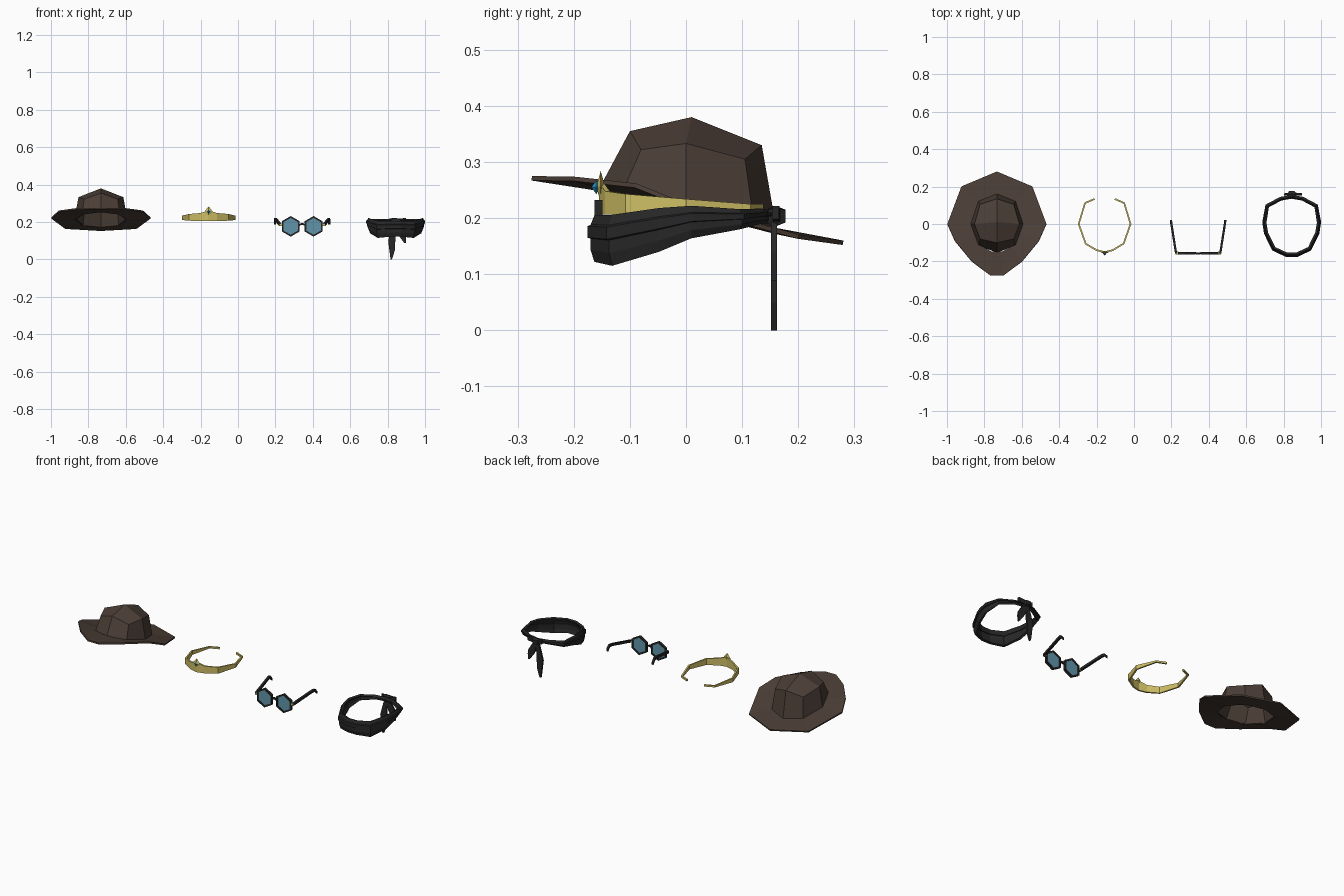
import bpy, bmesh, math
from mathutils import Vector

if "Cube" in bpy.data.objects:
    bpy.data.objects.remove(bpy.data.objects["Cube"])


def material(name, rgb):
    m = bpy.data.materials.new(name)
    m.diffuse_color = (*rgb, 1)
    m.use_nodes = True
    m.node_tree.nodes["Principled BSDF"].inputs["Base Color"].default_value = m.diffuse_color
    return m


FELT = material("brown_felt", (0.07, 0.048, 0.037))
GOLD = material("gold", (0.62, 0.52, 0.13))
GEM = material("blue_gem", (0.02, 0.3, 0.6))
GLASS = material("blue_glass", (0.12, 0.3, 0.4))
BLACK = material("black", (0.02, 0.02, 0.02))


def build(name, verts, faces, mat, x=0, thick=0, offset=-1):
    me = bpy.data.meshes.new(name)
    me.from_pydata([tuple(v) for v in verts], [], faces)
    bm = bmesh.new()
    bm.from_mesh(me)
    bmesh.ops.recalc_face_normals(bm, faces=bm.faces)
    bm.to_mesh(me)
    bm.free()
    me.materials.append(mat)
    ob = bpy.data.objects.new(name, me)
    ob.location.x = x
    bpy.context.collection.objects.link(ob)
    if thick:
        s = ob.modifiers.new("thickness", "SOLIDIFY")
        s.thickness = thick
        s.offset = offset
    return ob


def ring(half):
    """Mirror a front-to-back half outline into a closed loop."""
    return half + [(-p[0], *p[1:]) for p in reversed(half) if p[0] > 0]


def loft(rings, closed=True, wrap=False):
    """Join rings of equal length with quads."""
    n = len(rings[0])
    verts = [v for r in rings for v in r]
    k = len(rings)
    faces = []
    for j in range(k if wrap else k - 1):
        a, b = j * n, (j + 1) % k * n
        for i in range(n if closed else n - 1):
            i2 = (i + 1) % n
            faces.append((a + i, a + i2, b + i2, b + i))
    return verts, faces


def bar(name, pts, w, h, axis, mat, x=0):
    """Rectangular bar through points, running along axis 'x' or 'y'."""
    rings = []
    for p in pts:
        offs = [(-w, -h), (w, -h), (w, h), (-w, h)]
        rings.append([Vector(p) + (Vector((a, 0, b)) if axis == "y" else Vector((0, a, b)))
                      for a, b in offs])
    v, f = loft(rings)
    f += [(0, 1, 2, 3), tuple(range(len(v) - 4, len(v)))]
    return build(name, v, f, mat, x)


# Hat: tilted brim and faceted crown
HX = -0.733
outer = ring([(.035, -.275, .271), (.135, -.2, .27), (.225, -.09, .258),
              (.265, 0, .222), (.19, .2, .167), (0, .28, .156)])
inner = ring([(.03, -.147, .256), (.08, -.12, .247), (.12, -.06, .232),
              (.138, 0, .216), (.1, .12, .186), (0, .158, .176)])
v, f = loft([outer, inner])
build("hat_brim", v, f, FELT, HX, .008, 0)

base = ring([(0, -.153, .256), (.1, -.115, .243), (.141, 0, .216), (.1, .122, .186), (0, .162, .176)])
upper = ring([(0, -.1, .355), (.09, -.08, .322), (.12, 0, .333), (.09, .105, .305), (0, .135, .33)])
v, f = loft([base, upper])
v.append((0, .01, .38))
f += [(8 + i, 9 + i, 8 + (i + 2) % 8, 16) for i in (0, 2, 4, 6)]
build("hat_crown", v, f, FELT, HX, .008)

# Tiara: tapering open band, peak and gem
TX = -0.157
half = [(0, -.155, .206, .262), (.045, -.144, .206, .248), (.105, -.108, .207, .243),
        (.143, 0, .211, .234), (.108, .115, .215, .225), (.056, .138, .215, .225)]
path = [(-p[0], *p[1:]) for p in reversed(half[1:])] + half
v, f = loft([[(x, y, a) for x, y, a, b in path], [(x, y, b) for x, y, a, b in path]], closed=False)
build("tiara_band", v, f, GOLD, TX, .009)


def diamond(name, c, sx, sy, sz, mat):
    c = Vector(c)
    v = [c + Vector(d) for d in ((sx, 0, 0), (0, 0, sz), (-sx, 0, 0), (0, 0, -sz), (0, -sy, 0), (0, sy, 0))]
    f = [(i, (i + 1) % 4, t) for i in range(4) for t in (4, 5)]
    return build(name, v, f, mat)


diamond("tiara_peak", (TX, -.152, .256), .022, .008, .028, GOLD)
diamond("tiara_gem", (TX, -.16, .255), .009, .009, .012, GEM)

# Glasses: hexagonal lenses, frames, hinges, bridge and arms
GX = 0.343


def hexagon(cx, r, y):
    return [(cx + r * math.cos(math.radians(30 + 60 * i)), y,
             .177 + r * math.sin(math.radians(30 + 60 * i))) for i in range(6)]


for side, s in (("left", -1), ("right", 1)):
    c = s * .061
    v, f = loft([hexagon(c, .055, -.163), hexagon(c, .055, -.149),
                 hexagon(c, .045, -.149), hexagon(c, .045, -.163)], wrap=True)
    build(side + "_lens_frame", v, f, BLACK, GX)
    v, f = loft([hexagon(c, .047, -.158), hexagon(c, .047, -.153)])
    build(side + "_lens", v, f + [tuple(range(6)), tuple(range(6, 12))], GLASS, GX)
    bar(side + "_hinge", [(s * .106, -.155, .186), (s * .121, -.155, .186)], .007, .006, "x", GOLD, GX)
    bar(side + "_arm", [(s * .118, -.158, .186), (s * .141, -.012, .214),
                        (s * .144, .006, .213), (s * .145, .022, .194)], .006, .007, "y", BLACK, GX)
bar("glasses_bridge", [(-.016, -.155, .182), (-.006, -.158, .189), (.006, -.158, .189), (.016, -.155, .182)],
    .005, .005, "x", BLACK, GX)

# Bandana: folded cloth band, knot and two hanging tails
BX = 0.843
cloth = ring([(.03, -.17, .122, .205), (.1, -.137, .115, .206), (.143, -.05, .14, .218),
              (.152, .01, .164, .222), (.135, .1, .18, .216), (.06, .14, .19, .217), (0, .15, .19, .215)])
rows = [(0, .96), (.25, 1), (.5, 1), (.52, 1.035), (.76, 1.035), (.8, 1), (1, .96)]
v, f = loft([[(x * s, y * s, a + t * (b - a)) for x, y, a, b in cloth] for t, s in rows])
build("bandana_band", v, f, BLACK, BX, .012)

knot = [[(x * w, y, .204 + z * w) for x, z in ((-.02, -.014), (.02, -.017), (.022, .014), (-.02, .016))]
        for y, w in ((.146, .8), (.16, 1.1), (.177, .7))]
v, f = loft(knot)
build("bandana_knot", v, f + [(0, 1, 2, 3), (8, 9, 10, 11)], BLACK, BX)
bar("bandana_loop", [(-.035, .16, .208), (0, .162, .204), (.055, .16, .21)], .006, .012, "x", BLACK, BX)


def tail(name, edges):
    v, f = loft([[(a, .157, z) for a, b, z in edges], [(b, .157, z) for a, b, z in edges]], closed=False)
    build(name, v, f, BLACK, BX, .011, 0)


tail("bandana_long_tail", [(-.012, .008, .2), (-.03, 0, .14), (-.04, -.002, .1), (-.034, -.004, .05), (-.027, -.02, 0)])
tail("bandana_short_tail", [(-.004, .016, .2), (.01, .054, .14), (.022, .055, .12), (.046, .054, .088)])
